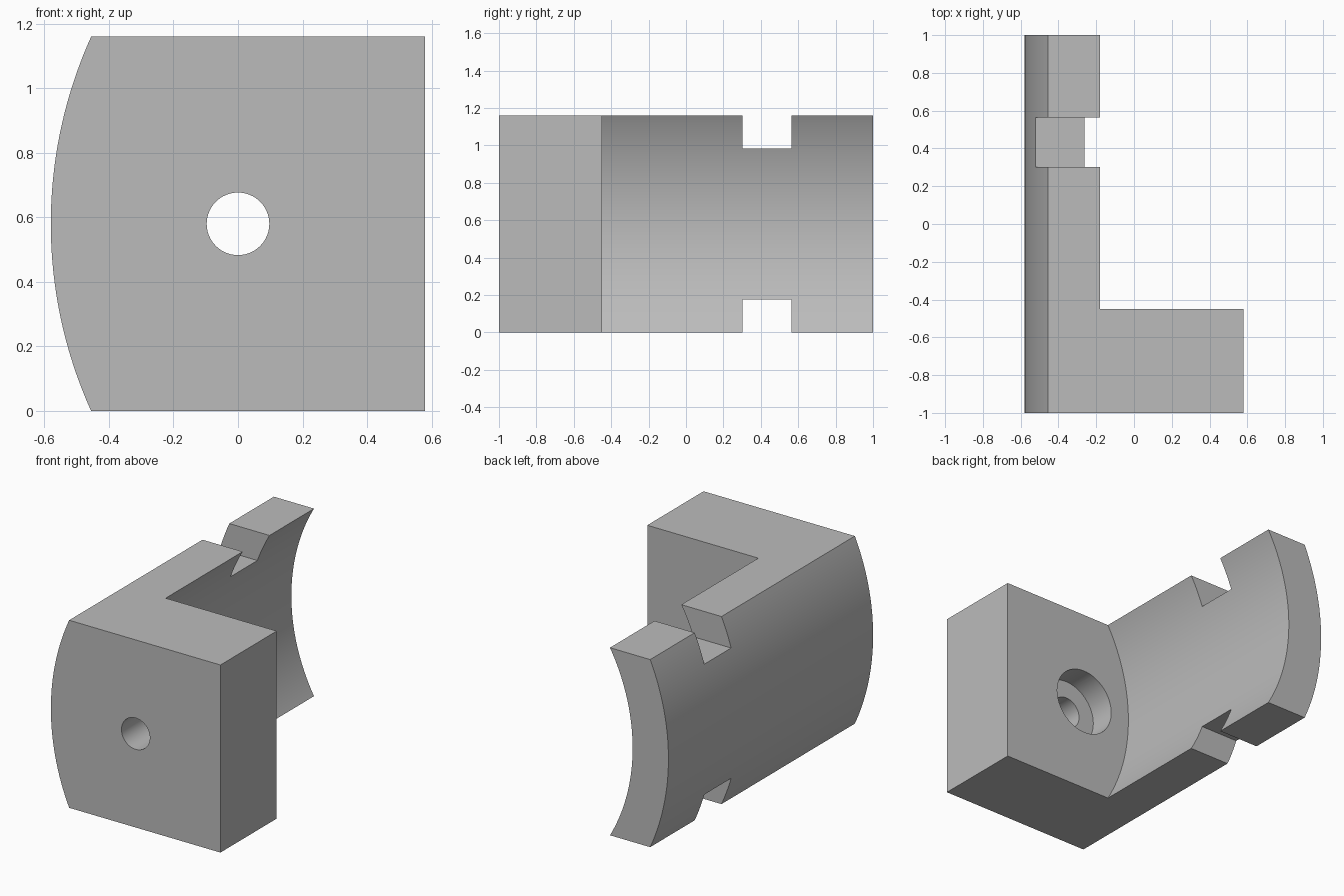
import bpy, bmesh, math

if "Cube" in bpy.data.objects:
    bpy.data.objects.remove(bpy.data.objects["Cube"])

H = 1.16            # block height
CZ = H / 2          # mid height
AX = 0.828          # x of the axis shared by both curved walls
R_OUT, R_IN = 1.408, 1.163

grey = bpy.data.materials.new("light grey")
grey.diffuse_color = (0.5, 0.5, 0.5, 1)
grey.use_nodes = True
grey.node_tree.nodes["Principled BSDF"].inputs["Base Color"].default_value = grey.diffuse_color


def arc(radius, half, n=48):
    """Points (x, z) on the left side of a circle, from low to high."""
    a = math.asin(half / radius)
    return [(AX - radius * math.cos(t), CZ + radius * math.sin(t))
            for t in (-a + 2 * a * i / n for i in range(n + 1))]


def circle(radius, n=64):
    return [(radius * math.cos(2 * math.pi * i / n),
             CZ + radius * math.sin(2 * math.pi * i / n)) for i in range(n)]


def rect(x0, x1, z0, z1):
    return [(x0, z0), (x1, z0), (x1, z1), (x0, z1)]


def prism(name, profile, y0, y1):
    """Extrude an (x, z) profile along y."""
    bm = bmesh.new()
    face = bm.faces.new([bm.verts.new((x, y0, z)) for x, z in profile])
    new = bmesh.ops.extrude_face_region(bm, geom=[face])["geom"]
    bmesh.ops.translate(bm, vec=(0, y1 - y0, 0),
                        verts=[v for v in new if isinstance(v, bmesh.types.BMVert)])
    bmesh.ops.recalc_face_normals(bm, faces=bm.faces)
    mesh = bpy.data.meshes.new(name)
    bm.to_mesh(mesh)
    bm.free()
    mesh.materials.append(grey)
    obj = bpy.data.objects.new(name, mesh)
    bpy.context.collection.objects.link(obj)
    return obj


# Full-length body with a curved outer side
bracket = prism("bracket", arc(R_OUT, CZ) + [(0.58, H), (0.58, 0)], -1, 1)

cutters = [
    # Hollow behind the block, leaving the thin curved arm
    prism("arm_cutter", arc(R_IN, CZ + 0.1) + [(1, H + 0.1), (1, -0.1)], -0.45, 1.2),
    # Through hole and wider counterbore from behind
    prism("hole_cutter", circle(0.097), -1.1, -0.3),
    prism("counterbore_cutter", circle(0.205), -0.612, -0.3),
    # Notches in the top and bottom edges of the arm
    prism("top_notch_cutter", rect(-0.8, 0.2, H - 0.177, H + 0.2), 0.303, 0.565),
    prism("bottom_notch_cutter", rect(-0.8, 0.2, -0.2, 0.177), 0.303, 0.565),
]

bpy.context.view_layer.objects.active = bracket
bracket.select_set(True)
for cutter in cutters:
    mod = bracket.modifiers.new(cutter.name, "BOOLEAN")
    mod.operation = "DIFFERENCE"
    mod.solver = "EXACT"
    mod.object = cutter
    bpy.ops.object.modifier_apply(modifier=mod.name)
    bpy.data.objects.remove(cutter)

bpy.ops.object.shade_smooth_by_angle(angle=math.radians(20))
